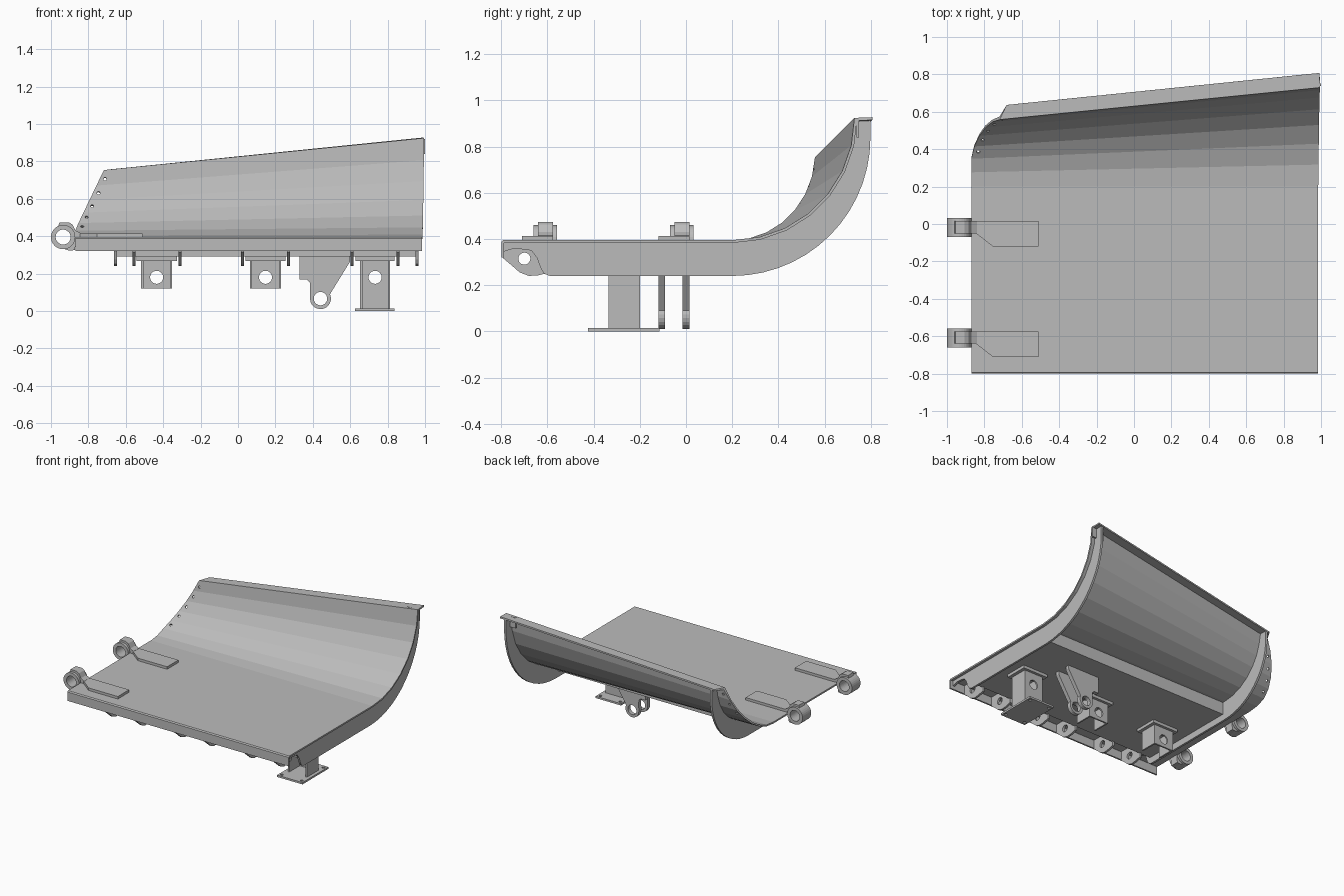
import bpy, bmesh, math
from mathutils import Matrix, Vector

cube = bpy.data.objects.get("Cube")
if cube:
    bpy.data.objects.remove(cube, do_unlink=True)

steel = bpy.data.materials.new("steel grey")
steel.use_nodes = True
GREY = (0.5, 0.5, 0.5, 1)
steel.diffuse_color = GREY
steel.node_tree.nodes["Principled BSDF"].inputs["Base Color"].default_value = GREY

FLOOR, BEND, SHEET = 0.395, 0.2, 0.012


def bake(ob):
    """Turn curves and modifiers into a plain flat-shaded mesh."""
    bpy.ops.object.select_all(action='DESELECT')
    ob.select_set(True)
    bpy.context.view_layer.objects.active = ob
    bpy.ops.object.convert(target='MESH')
    ob = bpy.context.view_layer.objects.active
    ob.data.materials.clear()
    ob.data.materials.append(steel)
    ob.data.shade_flat()
    return ob


def circle(u, v, r, n=24):
    return [(u + r * math.cos(math.tau * i / n), v + r * math.sin(math.tau * i / n)) for i in range(n)]


def rect(u0, u1, v0, v1):
    return [(u0, v0), (u1, v0), (u1, v1), (u0, v1)]


PLANES = {"XY": lambda d: Matrix.Translation((0, 0, d)),
          "XZ": lambda d: Matrix(((1, 0, 0, 0), (0, 0, -1, d), (0, 1, 0, 0), (0, 0, 0, 1))),
          "YZ": lambda d: Matrix(((0, 0, 1, d), (1, 0, 0, 0), (0, 1, 0, 0), (0, 0, 0, 1)))}


def plate(name, plane, lo, hi, outline, *holes):
    """Extrude an outline with holes between two depths across a plane."""
    cu = bpy.data.curves.new(name, 'CURVE')
    cu.dimensions, cu.fill_mode, cu.extrude = '2D', 'BOTH', (hi - lo) / 2
    for pts in (outline, *holes):
        sp = cu.splines.new('POLY')
        sp.points.add(len(pts) - 1)
        for p, (u, v) in zip(sp.points, pts):
            p.co = (u, v, 0, 1)
        sp.use_cyclic_u = True
    ob = bpy.data.objects.new(name, cu)
    bpy.context.collection.objects.link(ob)
    ob.matrix_world = PLANES[plane]((lo + hi) / 2)
    return bake(ob)


def box(name, x0, x1, y0, y1, z0, z1):
    return plate(name, "XY", z0, z1, rect(x0, x1, y0, y1))


def mesh_object(name, bm):
    me = bpy.data.meshes.new(name)
    bm.to_mesh(me)
    bm.free()
    ob = bpy.data.objects.new(name, me)
    bpy.context.collection.objects.link(ob)
    return ob


# Curved sheet: the bend is a cone that tightens towards -x
def radius(x):
    return 0.53 - 0.1 * (1 - x)


def on_bend(x, a):
    r = radius(x)
    return Vector((x, BEND + r * math.sin(a), FLOOR + r * (1 - math.cos(a))))


def left_edge(a):
    x = -0.87
    for _ in range(8):
        x = max(-0.87, -0.87 + 0.48 * (on_bend(x, a).z - 0.435))
    return x


rows = [(Vector((-0.87, y, z)), Vector((0.985, y, z)))
        for y, z in ((-0.8, 0.32), (-0.8, 0.387), (-0.793, FLOOR))]
STEPS = 7
for i in range(STEPS + 1):
    a = math.pi / 2 * i / STEPS
    rows.append((on_bend(left_edge(a), a), on_bend(0.985 + 0.01 * i / STEPS, a)))
rows.append((rows[-1][0] + Vector((0.035, 0.078, 0.004)), rows[-1][1] + Vector((-0.004, 0.078, 0.003))))

bm = bmesh.new()
grid = [[bm.verts.new(p) for p in row] for row in rows]
for (l0, r0), (l1, r1) in zip(grid, grid[1:]):
    bm.faces.new((l0, r0, r1, l1))
sheet = mesh_object("curved_sheet", bm)
solid = sheet.modifiers.new("thickness", 'SOLIDIFY')
solid.thickness, solid.offset, solid.use_even_offset = SHEET, -1, True

# Small bolt holes along the slanted edge
bm = bmesh.new()
for z in (0.45, 0.5, 0.56, 0.63, 0.705):
    x = -0.84 + 0.48 * (z - 0.435)
    a = math.acos(1 - (z - FLOOR) / radius(x))
    turn = Matrix.Rotation(a, 4, 'X')
    bmesh.ops.create_cone(bm, cap_ends=True, segments=10, radius1=0.009, radius2=0.009, depth=0.08,
                          matrix=Matrix.Translation(on_bend(x, a)) @ turn)
cutter = mesh_object("bolt_hole_cutter", bm)
cutter.hide_render = True
cut = sheet.modifiers.new("holes", 'BOOLEAN')
cut.operation, cut.object, cut.solver = 'DIFFERENCE', cutter, 'EXACT'
bake(sheet)
bpy.data.objects.remove(cutter, do_unlink=True)


# Side ribs with a notch for the front pin
def rib(name, x):
    r_in = radius(x) + SHEET / 2
    r_out = radius(x) + 0.073
    low = 0.24
    top = FLOOR + radius(x) - 0.003
    pts = [(-0.79, 0.384), (-0.79, 0.345), (-0.77, 0.352), (-0.745, 0.358), (-0.7, 0.355), (-0.67, 0.35),
           (-0.645, 0.318), (-0.63, 0.275), (-0.615, 0.25), (-0.59, low)]
    for i in range(15):
        a = math.pi / 2 * i / 14
        pts.append((BEND + r_out * math.sin(a), low + r_out * (1 - math.cos(a))))
    pts.append((BEND + r_out, top))
    for i in range(STEPS, -1, -1):
        a = math.pi / 2 * i / STEPS
        pts.append((BEND + r_in * math.sin(a), FLOOR - SHEET / 2 + r_in * (1 - math.cos(a)) - 0.003))
    plate(name, "YZ", x - 0.008, x + 0.008, pts)


rib("right_end_rib", 0.957)
rib("left_end_rib", -0.655)

# Pin lugs under the front lip
lug = [(-0.79, 0.385), (-0.79, 0.315), (-0.76, 0.29), (-0.72, 0.255), (-0.68, 0.24), (-0.64, 0.243),
       (-0.59, 0.255), (-0.59, 0.385)]
for i, x in enumerate((-0.555, -0.31, 0.025, 0.27, 0.61, 0.855)):
    plate(f"pin_lug_{i + 1}", "YZ", x - 0.008, x + 0.008, lug, circle(-0.7, 0.315, 0.026))

# Underside pan and back corner plate
box("underside_pan", -0.65, 0.95, -0.6, 0.18, 0.29, 0.386)
plate("corner_plate", "XZ", 0.738, 0.75, rect(0.905, 1.0, 0.84, 0.92), circle(0.95, 0.88, 0.008, 10))


# Channel brackets below the pan, one of them lengthened into a leg
def channel(name, x, half, bottom):
    y0, y1, t = -0.335, -0.2, 0.012
    box(name + "_cap", x - half - 0.025, x + half + 0.025, y0 - 0.02, y1 + 0.02, 0.268, 0.291)
    plate(name + "_web", "XZ", y1 - t, y1, rect(x - half, x + half, bottom, 0.27), circle(x, 0.18, 0.035))
    for side, word in ((-1, "left"), (1, "right")):
        xs = sorted((x + side * half, x + side * (half - t)))
        box(f"{name}_{word}_cheek", *xs, y0, y1 - t, bottom, 0.27)


channel("outer_bracket", -0.435, 0.083, 0.12)
channel("middle_bracket", 0.147, 0.083, 0.12)
channel("leg", 0.733, 0.08, 0.012)
corners = [circle(x, y, 0.011, 10) for x in (0.648, 0.815) for y in (-0.4, -0.14)]
plate("leg_foot", "XY", 0, 0.014, rect(0.625, 0.838, -0.425, -0.115), *corners)

# Pair of tapered eye plates
eye = [(0.33, 0.295), (0.33, 0.167), (0.368, 0.167), (0.383, 0.155), (0.386, 0.135)]
for i in range(13):
    a = math.radians(180 + 205 * i / 12)
    eye.append((0.441 + 0.056 * math.cos(a), 0.066 + 0.056 * math.sin(a)))
eye += [(0.6, 0.265), (0.6, 0.295)]
for word, y in (("front", -0.105), ("back", 0.0)):
    plate(word + "_eye_plate", "XZ", y - 0.015, y + 0.015, eye, circle(0.441, 0.066, 0.036))

# Two hinges on the side edge
wrap = [(-0.84, 0.396), (-0.84, 0.415), (-0.868, 0.43), (-0.885, 0.462), (-0.905, 0.474), (-0.955, 0.474),
        (-0.962, 0.45), (-0.91, 0.445), (-0.885, 0.42), (-0.87, 0.396)]
hook = [(-0.94, 0.335), (-0.9, 0.322), (-0.872, 0.326), (-0.865, 0.39), (-0.88, 0.38)]
for word, y in (("front", -0.59), ("back", 0.0)):
    plate(word + "_hinge_ring", "XZ", y - 0.07, y + 0.032, circle(-0.935, FLOOR, 0.065, 32),
          circle(-0.935, FLOOR, 0.04, 32))
    plate(word + "_hinge_wrap", "XZ", y - 0.05, y + 0.015, wrap)
    plate(word + "_hinge_hook", "XZ", y - 0.05, y + 0.015, hook)
    strap = [(-0.845, 0.015), (-0.51, 0.015), (-0.51, -0.12), (-0.755, -0.12), (-0.845, -0.05)]
    plate(word + "_hinge_strap", "XY", 0.394, 0.414, [(u, v + y) for u, v in strap])
